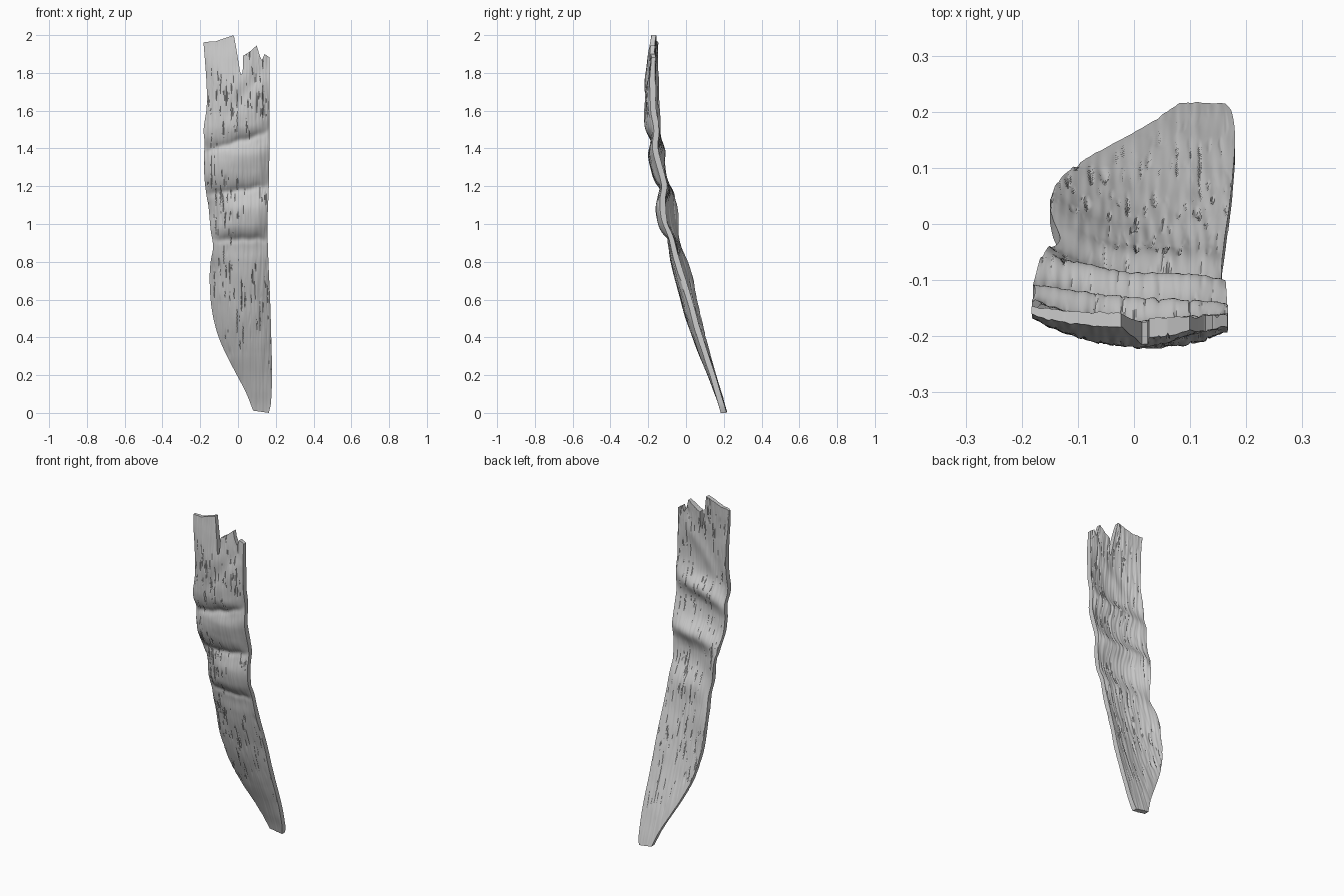
import bpy, bmesh, math
from mathutils import Vector, noise

if "Cube" in bpy.data.objects:
    bpy.data.objects.remove(bpy.data.objects["Cube"])

ROWS, TOP_ROWS, COLS = 200, 22, 130
Z_SPLIT = 1.78

# outline (z, x) seen from the front
EDGE_L = [(0, .08), (.1, .043), (.2, -.006), (.3, -.058), (.4, -.102), (.5, -.13), (.6, -.145),
          (.72, -.15), (.8, -.145), (.88, -.132), (.97, -.145), (1.1, -.157), (1.14, -.165),
          (1.25, -.178), (1.37, -.18), (1.42, -.176), (1.5, -.182), (1.62, -.166), (1.75, -.167), (2, -.186)]
EDGE_R = [(0, .163), (.05, .174), (.2, .18), (.4, .176), (.6, .17), (.8, .161), (1, .156),
          (1.2, .163), (1.5, .167), (2, .166)]
# rippled depth (z, y) down the left edge, middle and right edge
DEPTH_L = [(0, .2), (.2, .146), (.4, .09), (.6, .045), (.75, .015), (.87, -.036), (.97, -.055),
           (1.06, -.056), (1.14, -.072), (1.24, -.112), (1.32, -.124), (1.39, -.124), (1.46, -.15),
           (1.56, -.153), (1.7, -.157), (1.85, -.16), (2, -.152)]
DEPTH_M = [(0, .2), (.2, .133), (.4, .055), (.6, -.008), (.8, -.057), (.9, -.073), (1, -.12),
           (1.08, -.133), (1.18, -.122), (1.28, -.162), (1.36, -.176), (1.44, -.167), (1.52, -.194),
           (1.62, -.201), (1.75, -.198), (1.87, -.187), (2, -.172)]
DEPTH_R = [(0, .2), (.2, .14), (.4, .075), (.6, .018), (.8, -.045), (.92, -.077), (1.02, -.113),
           (1.12, -.125), (1.21, -.115), (1.32, -.145), (1.41, -.165), (1.5, -.156), (1.6, -.172),
           (1.8, -.174), (2, -.166)]
# cross creases (z at x = 0, tilt)
CREASES = [(.92, .02), (1.18, .15), (1.44, .33)]
# broken top edge (x, z)
BREAK = [(-.19, 1.96), (-.15, 1.965), (-.12, 1.965), (-.018, 2.0), (-.012, 1.96), (.002, 1.85), (.01, 1.79),
         (.022, 1.8), (.026, 1.89), (.06, 1.91), (.1, 1.945), (.115, 1.89), (.126, 1.865),
         (.14, 1.9), (.17, 1.88)]


def linear(pts, t):
    for (a, p), (b, q) in zip(pts, pts[1:]):
        if t <= b:
            return p + (q - p) * max(0, (t - a) / (b - a))
    return pts[-1][1]


def smooth(pts, t):
    n = len(pts)
    i = max(k for k in range(n - 1) if pts[k][0] <= t or k == 0)

    def slope(k):
        a, b = pts[max(k - 1, 0)], pts[min(k + 1, n - 1)]
        return (b[1] - a[1]) / (b[0] - a[0])
    (a, p), (b, q) = pts[i], pts[i + 1]
    h = b - a
    s = min(1, max(0, (t - a) / h))
    return ((2*s**3 - 3*s*s + 1) * p + (s**3 - 2*s*s + s) * h * slope(i)
            + (3*s*s - 2*s**3) * q + (s**3 - s*s) * h * slope(i + 1))


def grain(x, z, side):
    # soft lumps, fine fibres, and narrow vertical cracks cut into the sheet
    s = 3 + side * 20
    lumps = .003 * noise.noise(Vector((x * 14, z * 9, s + 9)))
    fibre = .003 * noise.noise(Vector((x * 75, z * 5, s)))
    crack = max(0, noise.noise(Vector((x * 125, z * 11, s + 5))) - .2)
    patch = min(1, max(0, .6 + 1.5 * noise.noise(Vector((x * 6, z * 4, s + 2)))))
    return lumps + fibre - side * .014 * crack * patch * min(1, z / .4)


def folds(x, z, side):
    # sharp groove in front, rounded ridge behind, along every cross crease
    y = 0
    for z0, tilt in CREASES:
        d = z - z0 - tilt * x + .012 * noise.noise(Vector((x * 25, z0, 1)))
        if side < 0:
            y += .009 * math.exp(-(d / .018) ** 2) - .006 * math.exp(-((d - .05) / .04) ** 2)
        elif z0 > 1:
            y += .016 * math.exp(-(d / .05) ** 2)
    return y


def point(i, j, side):
    u = 2 * j / COLS - 1
    if i <= ROWS:
        z = Z_SPLIT * i / ROWS
    else:
        x = smooth(EDGE_L, 1.9) * (1 - u) / 2 + smooth(EDGE_R, 1.9) * (1 + u) / 2
        z = Z_SPLIT + (linear(BREAK, x) - Z_SPLIT) * (i - ROWS) / TOP_ROWS
    l, r = smooth(EDGE_L, z), smooth(EDGE_R, z)
    x = l + (r - l) * (u + 1) / 2
    yl, ym, yr = (smooth(d, z) for d in (DEPTH_L, DEPTH_M, DEPTH_R))
    y = yl * u * (u - 1) / 2 + ym * (1 - u * u) + yr * u * (u + 1) / 2
    inner = 1 - u ** 4
    # soft diagonal fold near the top
    d = z - (1.7 + 1.2 * (x - .04))
    y += .009 * math.exp(-(d / .06) ** 2) * min(1, max(0, (x + .12) / .1)) * inner
    y += folds(x, z, side) * inner
    # sheet thins toward the broken top and the tip
    half = .015 + .006 * inner * min(1, z / .3) - .009 * max(0, (z - 1.75) / .25)
    z0 = z + .012 * max(0, 1 - z / .2) * (1 - u) / 2
    return Vector((x, y + side * half + grain(x, z, side), z0))


# bark strip: front and back sheets joined by a rim
bm = bmesh.new()
N = ROWS + TOP_ROWS
front, back = [[[bm.verts.new(point(i, j, s)) for j in range(COLS + 1)] for i in range(N + 1)]
               for s in (-1, 1)]
for i in range(N):
    for j in range(COLS):
        for g in (front, back):
            q = [g[i][j], g[i][j+1], g[i+1][j+1], g[i+1][j]]
            bm.faces.new(q if g is front else q[::-1])
    for j in (0, COLS):
        bm.faces.new((front[i][j], front[i+1][j], back[i+1][j], back[i][j]))
for j in range(COLS):
    for i in (0, N):
        bm.faces.new((front[i][j], front[i][j+1], back[i][j+1], back[i][j]))
bmesh.ops.recalc_face_normals(bm, faces=bm.faces)
mesh = bpy.data.meshes.new("bark_strip")
bm.to_mesh(mesh)
bm.free()
strip = bpy.data.objects.new("bark_strip", mesh)
bpy.context.collection.objects.link(strip)
bpy.context.view_layer.objects.active = strip
strip.select_set(True)
bpy.ops.object.shade_smooth_by_angle(angle=math.radians(40))
